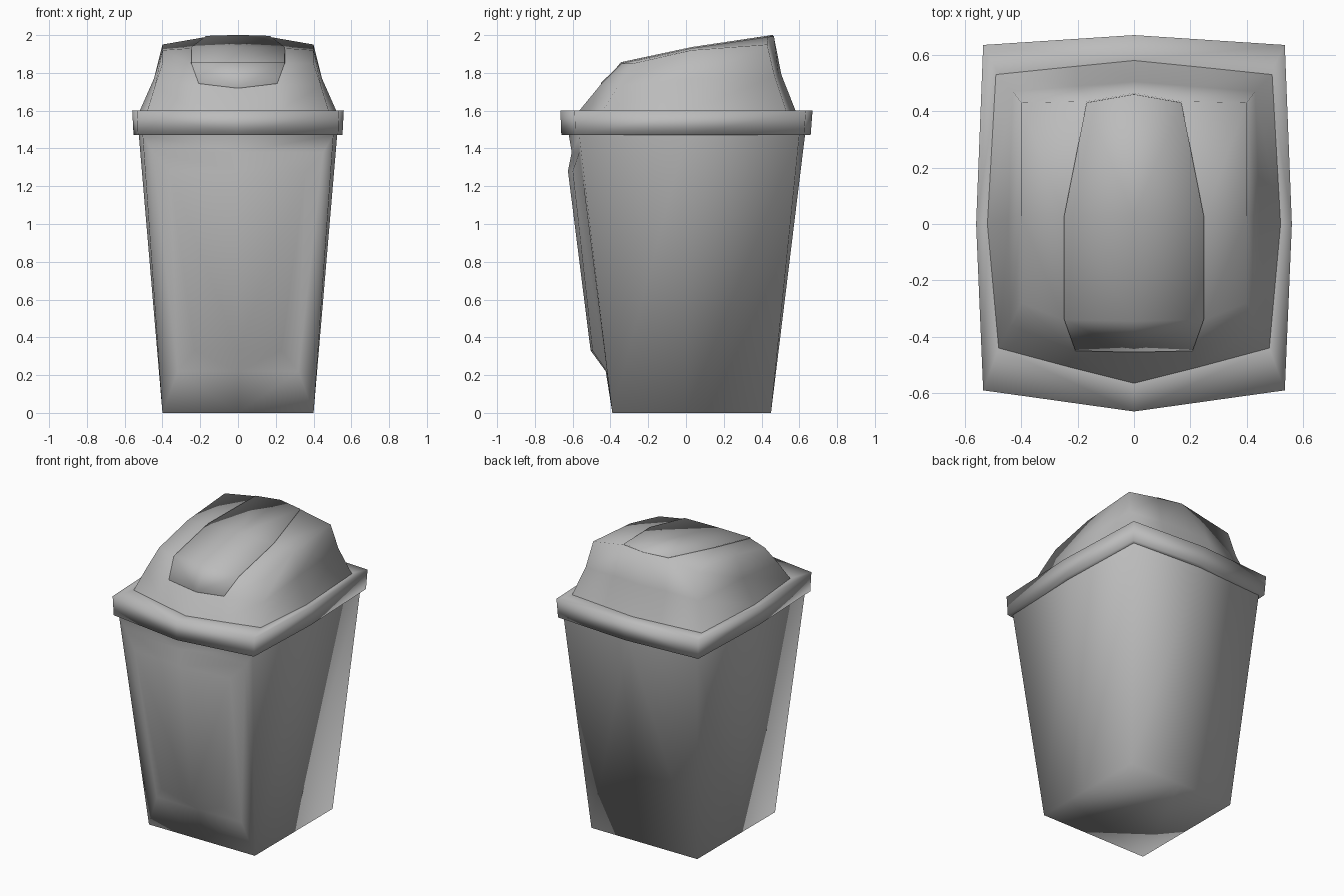
import bpy, bmesh
from mathutils import Vector

cube = bpy.data.objects.get("Cube")
if cube:
    bpy.data.objects.remove(cube, do_unlink=True)

grey = bpy.data.materials.new("plastic grey")
grey.use_nodes = True
grey.diffuse_color = (0.5, 0.5, 0.5, 1)
grey.node_tree.nodes["Principled BSDF"].inputs["Base Color"].default_value = (0.5, 0.5, 0.5, 1)


def symmetric(name, faces, angle=3.14):
    """Build faces given on the +x half, mirrored to -x and welded."""
    bm = bmesh.new()
    for side in (1, -1):
        for face in faces:
            bm.faces.new([bm.verts.new((side * x, y, z)) for x, y, z in face])
    bmesh.ops.remove_doubles(bm, verts=bm.verts, dist=0.0005)
    bmesh.ops.recalc_face_normals(bm, faces=bm.faces)
    mesh = bpy.data.meshes.new(name)
    bm.to_mesh(mesh)
    bm.free()
    obj = bpy.data.objects.new(name, mesh)
    bpy.context.collection.objects.link(obj)
    mesh.materials.append(grey)
    bpy.context.view_layer.objects.active = obj
    obj.select_set(True)
    bpy.ops.object.shade_smooth_by_angle(angle=angle)
    obj.select_set(False)
    return obj


def bridge(a, b):
    """Quads between two open rows of points."""
    return [(a[i], a[i + 1], b[i + 1], b[i]) for i in range(len(a) - 1)]


def half_ring(z, front, back, corner_x, side_x, front_corner, back_corner):
    """Half outline running front centre, corner, side, corner, back centre."""
    return [(0, front, z), (corner_x, front_corner, z), (side_x, 0, z),
            (corner_x, back_corner, z), (0, back, z)]


# Tapered bin body with a raised panel on its front
foot = half_ring(0, -0.39, 0.45, 0.4, 0.4, -0.39, 0.45)
top = half_ring(1.47, -0.62, 0.63, 0.505, 0.525, -0.565, 0.60)
front = [foot[0], foot[1], top[1], top[0]]
panel_edge = [(0, -0.425, 0.22), (0.32, -0.42, 0.22), (0.45, -0.565, 1.38), (0, -0.605, 1.38)]
panel_face = [(0, -0.505, 0.33), (0.23, -0.495, 0.33), (0.36, -0.60, 1.28), (0, -0.625, 1.28)]
symmetric("bin_body", bridge(foot[1:], top[1:]) + [foot]
          + bridge(front, panel_edge) + bridge(panel_edge, panel_face) + [panel_face])

# Overhanging rim
rim = [half_ring(1.47, -0.60, 0.61, 0.49, 0.51, -0.55, 0.58),
       half_ring(1.47, -0.66, 0.66, 0.53, 0.553, -0.585, 0.625),
       half_ring(1.6, -0.665, 0.67, 0.535, 0.56, -0.59, 0.635),
       half_ring(1.6, -0.565, 0.58, 0.48, 0.52, -0.44, 0.53)]
rim_faces = [rim[0], rim[-1]]
for low, high in zip(rim, rim[1:]):
    rim_faces += bridge(low, high)
symmetric("rim", rim_faces)

# Domed lid: base, waist and crown rows run from front centre to back centre
base = [(0, -0.565, 1.6), (0.22, -0.51, 1.6), (0.48, -0.44, 1.6), (0.52, 0, 1.6),
        (0.49, 0.53, 1.6), (0.2, 0.56, 1.6), (0, 0.58, 1.6)]
waist = [(0, -0.455, 1.715), (0.21, -0.45, 1.74), (0.44, -0.36, 1.73), (0.445, 0.02, 1.77),
         (0.43, 0.47, 1.78), (0.19, 0.49, 1.79), (0, 0.505, 1.79)]
crown = [(0, -0.345, 1.85), (0.25, -0.34, 1.85), (0.4, -0.28, 1.85), (0.4, 0.03, 1.92),
         (0.4, 0.43, 1.95), (0.17, 0.435, 1.99), (0, 0.465, 1.995)]
ridge = [(0, 0.03, 1.93), (0.25, 0.03, 1.93)]
flap_faces = [(waist[0], waist[1], crown[1], crown[0]),
              (crown[0], crown[1], ridge[1], ridge[0]),
              (ridge[0], ridge[1], crown[5], crown[6])]
shoulders = [(crown[1], crown[2], crown[3], ridge[1]),
             (ridge[1], crown[3], crown[4], crown[5])]
symmetric("lid", bridge(base, waist) + bridge(waist[1:], crown[1:]) + flap_faces + shoulders)

# Swing flap, a thin plate lying just proud of the lid
pivot = Vector((0, 0, 1.9))
inset = [[pivot + (Vector(p) - pivot) * 0.99 + Vector((0, 0, 0.001)) for p in f]
         for f in flap_faces]
flap = symmetric("swing_flap", inset, 0.9)
plate = flap.modifiers.new("plate", "SOLIDIFY")
plate.thickness = 0.012
plate.offset = 0
